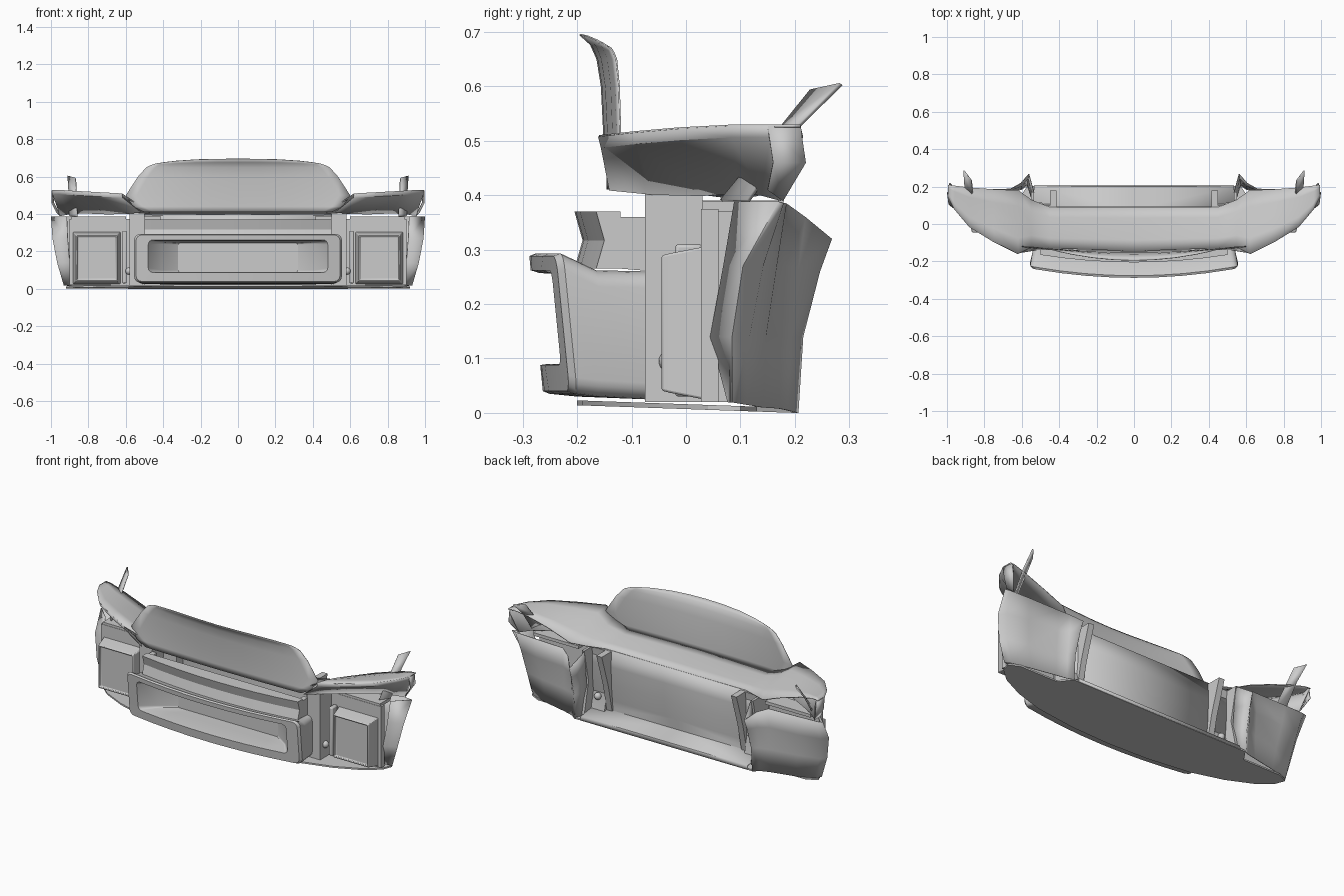
import bpy, bmesh, math
from mathutils import Vector

cube = bpy.data.objects.get("Cube")
if cube:
    bpy.data.objects.remove(cube, do_unlink=True)

grey = bpy.data.materials.new("light grey")
grey.use_nodes = True
grey.diffuse_color = (0.6, 0.6, 0.6, 1)
grey.node_tree.nodes["Principled BSDF"].inputs["Base Color"].default_value = (0.6, 0.6, 0.6, 1)


def finish(name, bm, mirror=True, thick=0, bevel=0, smooth=30):
    """Turn a bmesh into a finished, optionally mirrored, object."""
    bmesh.ops.recalc_face_normals(bm, faces=bm.faces)
    mesh = bpy.data.meshes.new(name)
    bm.to_mesh(mesh)
    bm.free()
    mesh.materials.append(grey)
    ob = bpy.data.objects.new(name, mesh)
    bpy.context.collection.objects.link(ob)
    if bevel:
        mod = ob.modifiers.new("bevel", 'BEVEL')
        mod.width, mod.segments = bevel, 2
    if mirror:
        ob.modifiers.new("mirror", 'MIRROR').merge_threshold = 0.001
    if thick:
        mod = ob.modifiers.new("thickness", 'SOLIDIFY')
        mod.thickness, mod.offset = thick, 0
    bpy.ops.object.select_all(action='DESELECT')
    ob.select_set(True)
    bpy.context.view_layer.objects.active = ob
    bpy.ops.object.shade_smooth_by_angle(angle=math.radians(smooth))
    return ob


def loft(name, rows, closed=False, caps=(), **kw):
    """Skin a list of equally long point rows."""
    bm = bmesh.new()
    grid = [[bm.verts.new(p) for p in row] for row in rows]
    n = len(rows[0])
    for a, b in zip(grid, grid[1:]):
        for i in range(n if closed else n - 1):
            j = (i + 1) % n
            bm.faces.new((a[i], a[j], b[j], b[i]))
    for c in caps:
        bm.faces.new(grid[c])
    return finish(name, bm, **kw)


def box(name, x, y, z, **kw):
    """Box from ranges."""
    bm = bmesh.new()
    bmesh.ops.create_cube(bm, size=1)
    for v in bm.verts:
        v.co = [r[0] + (c + 0.5) * (r[1] - r[0]) for r, c in zip((x, y, z), v.co)]
    return finish(name, bm, **kw)


def prism(name, outline, lo, hi, **kw):
    """Extrude a yz outline along x."""
    return loft(name, [[(d, y, z) for y, z in outline] for d in (lo, hi)],
                closed=True, caps=(0, 1), **kw)


# Upper deck: station x, front y, rear y, front z, rear z
stations = [(0, -.145, .09, .42, .395), (.45, -.13, .09, .42, .395),
            (.55, -.125, .13, .46, .40), (.62, -.16, .18, .508, .42),
            (.75, -.095, .185, .515, .47), (.88, -.015, .195, .522, .51),
            (.96, .08, .205, .527, .527), (.995, .15, .21, .527, .527)]
deck = []
for x, yf, yr, zf, zr in stations:
    deck.append([(x, yf + (yr - yf) * t, zf + (zr - zf) * t ** 1.3)
                 for t in (0, .25, .5, .75, 1)])
loft("upper_deck", deck, thick=.005)

# Wing underside: short front lip, then sloping inboard, with the rear tip flap
upper = [(x, yf, zf) for x, yf, yr, zf, zr in stations[3:]] + [(.985, .21, .527)]
lip = [(x * .995, y + .005, z - .02) for x, y, z in upper]
lower = [(.52, -.14, .41), (.59, -.06, .402), (.7, .03, .40),
         (.82, .1, .405), (.9, .14, .40), (.95, .175, .39)]
loft("wing_underside", [upper, lip, lower], thick=.004)
loft("wing_tip_flap", [[(.995, .15, .527), (.985, .21, .527)],
                       [(.995, .16, .46), (.985, .22, .46)],
                       [(.97, .15, .41), (.95, .178, .39)]], thick=.004)

# Upright shield: z, half width, centre y, side y, drop towards the sides
shield_rows = [(.41, .5, -.145, -.135, 0), (.44, .56, -.145, -.13, 0), (.5, .6, -.15, -.12, 0),
               (.6, .535, -.155, -.123, 0), (.65, .49, -.163, -.128, 0),
               (.677, .465, -.175, -.133, .015), (.695, .44, -.195, -.138, .025)]
shield = []
for z, w, yc, ys, drop in shield_rows:
    shield.append([(w * t, yc + (ys - yc) * t * t, z - drop * t ** 3)
                   for t in (0, .25, .5, .75, .9, 1)])
loft("upright_shield", shield, thick=.003)

# Raking strips through the wings
loft("wing_blade", [[(.86, .065, .39), (.865, .18, .53), (.868, .23, .592)],
                    [(.9, .115, .39), (.905, .21, .53), (.91, .285, .604)]], thick=.008)


# Bumper: rounded rings from the outer back, over the lip, to the duct end
def ring(w, z0, z1, r, y_at):
    pts = []
    corners = [(w - r, z1 - r, 0), (r - w, z1 - r, 90), (r - w, z0 + r, 180), (w - r, z0 + r, 270)]
    for k, (cx, cz, start) in enumerate(corners):
        for s in range(5):
            a = math.radians(start + s * 22.5)
            pts.append((cx + r * math.cos(a), cz + r * math.sin(a)))
        if k in (0, 2):
            pts += [(cx - 2 * cx * i / 8, cz + (r if k == 0 else -r)) for i in range(1, 8)]
    return [(x, y_at(x, z), z) for x, z in pts]


def nose(shift):
    return lambda x, z: -.288 + .1 * (.29 - z) + .05 * (x / .55) ** 2 + shift


rings = [ring(.53, .025, .26, .03, lambda x, z: -.075),
         ring(.545, .03, .262, .03, lambda x, z: -.2 + .04 * (x / .55) ** 2),
         ring(.555, .035, .293, .03, nose(.012)),
         ring(.545, .04, .288, .03, nose(0)),
         ring(.48, .088, .262, .025, nose(0)),
         ring(.47, .09, .257, .02, nose(.015)),
         ring(.41, .09, .25, .01, lambda x, z: -.15),
         ring(.32, .09, .245, .01, lambda x, z: -.09)]
loft("bumper_scoop", rings, closed=True, caps=(7,), mirror=False)

# Grooved cross beam with end brackets
section = [(-.205, .37), (-.19, .317), (-.205, .265), (-.12, .265), (-.12, .37)]
beam = [[(x, y + (.04 * (x / .5) ** 2 if y < -.15 else 0), z) for y, z in section]
        for x in (0, .12, .25, .38, .5)]
loft("cross_beam", beam, closed=True, caps=(-1,))
prism("beam_bracket", [(-.12, .265), (-.06, .26), (-.072, .36), (-.12, .36)], .47, .5)

# Side posts, rear brackets and adjuster knobs
box("side_post", (.5, .58), (-.075, .03), (.02, .405))
prism("rear_bracket", [(.03, .02), (.08, .02), (.12, .2), (.18, .39), (.03, .39)], .415, .45)
prism("rear_outer_bracket", [(.03, .02), (.17, .02), (.13, .2), (.17, .39), (.03, .39)], .535, .55)
prism("rear_bracket_web", [(.03, .02), (.11, .02), (.07, .2), (.1, .39), (.03, .39)], .45, .535)
for name, x, y, z in (("adjuster_knob", .582, -.03, .095), ("rear_knob", .5, .095, .11)):
    bm = bmesh.new()
    bmesh.ops.create_uvsphere(bm, u_segments=16, v_segments=10, radius=.02)
    bmesh.ops.translate(bm, verts=bm.verts, vec=Vector((x, y, z)))
    finish(name, bm, smooth=60)


# Lamps: tapering frames with a recessed front panel, and their mounts
def lamp_ring(y, inset):
    x0, x1, z0, z1 = .628 + inset, .882 - inset, .025 + inset, .305 - inset
    return [(x0, y, z0), (x1, y, z0), (x1, y, z1), (x0, y, z1)]


loft("lamp_housing", [lamp_ring(.032, 0), lamp_ring(-.03, .012), lamp_ring(-.045, .016),
                      lamp_ring(-.045, .024), lamp_ring(-.035, .026)],
     closed=True, caps=(0, -1), bevel=.004)
box("lamp_backing", (.58, .9), (.028, .06), (.02, .375))
box("lamp_shelf", (.6, .89), (.03, .13), (.37, .388))
box("lamp_side_rail", (.595, .62), (-.02, .03), (.03, .31), bevel=.006)

# Wrapped corner panels: outer end, rear skin and a flared inner fin
corner = [
    [(.88, .078, .02), (.93, .085, .02), (.9, .11, .015), (.8, .14, .01),
     (.66, .17, .008), (.6, .185, .005), (.57, .205, 0)],
    [(.9, .046, .14), (.965, .085, .14), (.94, .115, .14), (.82, .145, .14),
     (.66, .172, .14), (.6, .19, .14), (.57, .214, .14)],
    [(.91, .07, .27), (.99, .105, .27), (.96, .14, .27), (.84, .165, .27),
     (.66, .18, .27), (.6, .205, .265), (.565, .245, .26)],
    [(.915, .09, .388), (.998, .17, .388), (.97, .178, .386), (.85, .183, .385),
     (.66, .187, .382), (.605, .218, .36), (.562, .267, .32)]]
loft("corner_panel", corner, thick=.004, smooth=50)
loft("corner_panel_return", [[row[-1] for row in corner],
                             [(.545, .15, .005), (.545, .13, .14), (.54, .15, .27), (.535, .17, .385)]],
     thick=.004)

# Rear wall with its sill
wall = [(.09, .395), (.092, .3), (.09, .2), (.08, .1), (.075, .04), (.2, .022), (.203, .002)]
loft("rear_wall", [[(x, y, z) for y, z in wall] for x in (0, .535)], thick=.004)

# Floor tray, rising slightly to the front
edge = [(0, .203), (.57, .203), (.62, .13), (.86, .13), (.92, .1), (.9, .04), (.82, -.03),
        (.68, -.1), (.5, -.155), (.25, -.19), (0, -.2)]
tray = [[(x, y, (.2 - y) * .035 + h) for x, y in edge] for h in (0, .009)]
loft("floor_tray", tray, closed=True, caps=(0, 1))
